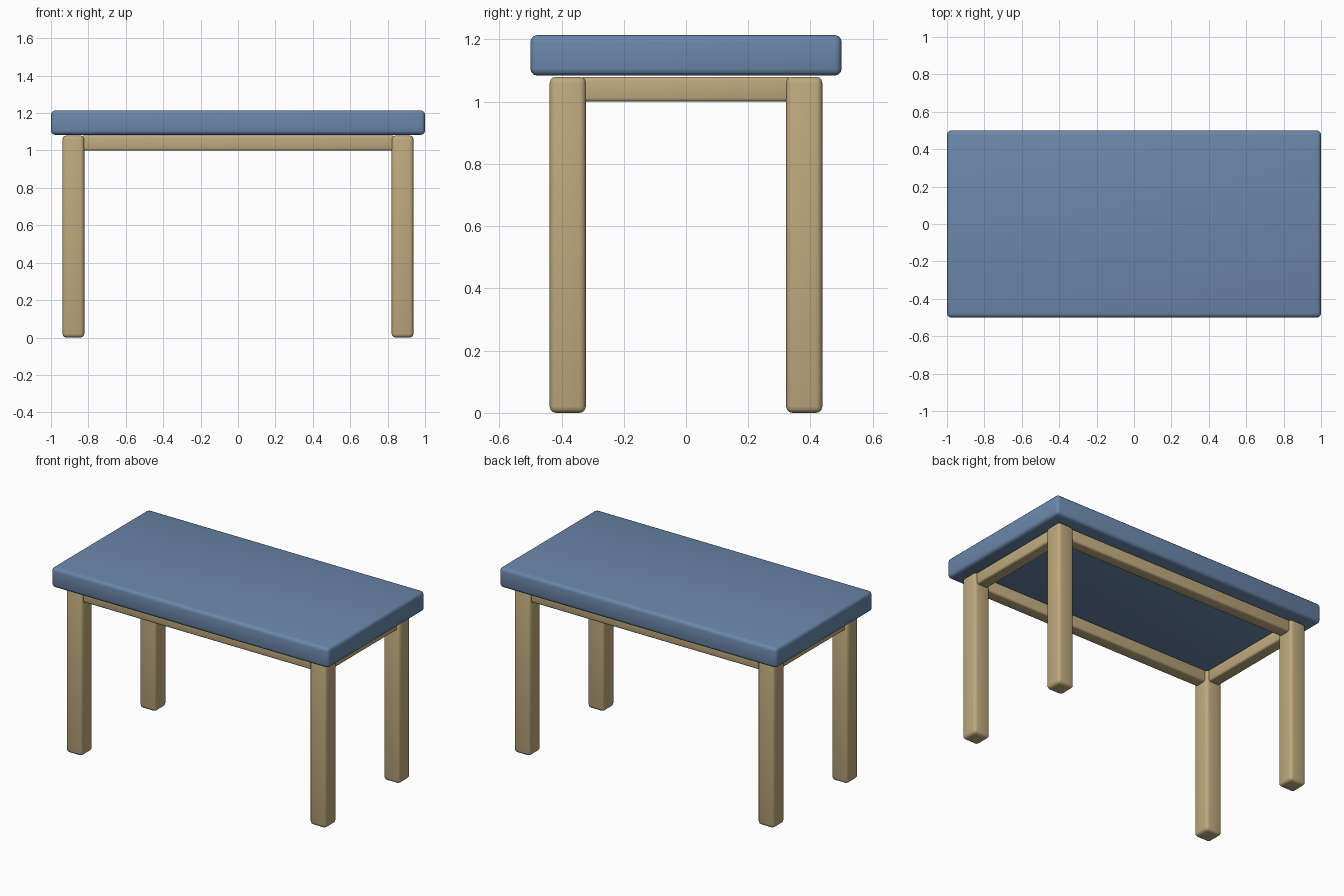
import bpy

if "Cube" in bpy.data.objects:
    bpy.data.objects.remove(bpy.data.objects["Cube"])


def material(name, rgb):
    m = bpy.data.materials.new(name)
    m.diffuse_color = (*rgb, 1.0)
    m.use_nodes = True
    m.node_tree.nodes["Principled BSDF"].inputs["Base Color"].default_value = m.diffuse_color
    return m


BLUE = material("dusty_blue", (0.147, 0.243, 0.406))
TAN = material("pale_wood", (0.52, 0.40, 0.21))


def rounded_box(name, center, size, bevel, mat):
    """Box with softly rounded edges."""
    bpy.ops.mesh.primitive_cube_add(size=1, location=center)
    ob = bpy.context.object
    ob.name = name
    ob.scale = size
    bpy.ops.object.transform_apply(location=False, rotation=False, scale=True)
    mod = ob.modifiers.new("rounded_edges", "BEVEL")
    mod.width = bevel
    mod.segments = 3
    bpy.ops.object.modifier_apply(modifier=mod.name)
    ob.data.materials.append(mat)
    bpy.ops.object.shade_smooth_by_angle()
    return ob


LEG_X, LEG_Y, LEG_W, LEG_H = 0.88, 0.38, 0.116, 1.08
RAIL_W, RAIL_Z0 = 0.08, 1.0
RAIL_Z, RAIL_H = (RAIL_Z0 + LEG_H) / 2, LEG_H - RAIL_Z0

# Table top
rounded_box("table_top", (0, 0, 1.149), (2, 1, 0.13), 0.022, BLUE)

# Four legs
for side, sx in (("left", -1), ("right", 1)):
    for end, sy in (("front", -1), ("back", 1)):
        rounded_box(f"{end}_{side}_leg", (sx * LEG_X, sy * LEG_Y, LEG_H / 2),
                    (LEG_W, LEG_W, LEG_H), 0.02, TAN)

# Long rails between legs
for end, sy in (("front", -1), ("back", 1)):
    rounded_box(f"{end}_rail", (0, sy * LEG_Y, RAIL_Z),
                (2 * LEG_X - LEG_W + 0.03, RAIL_W, RAIL_H), 0.012, TAN)

# Short rails between legs
for side, sx in (("left", -1), ("right", 1)):
    rounded_box(f"{side}_rail", (sx * LEG_X, 0, RAIL_Z),
                (RAIL_W, 2 * LEG_Y - LEG_W + 0.03, RAIL_H), 0.012, TAN)
